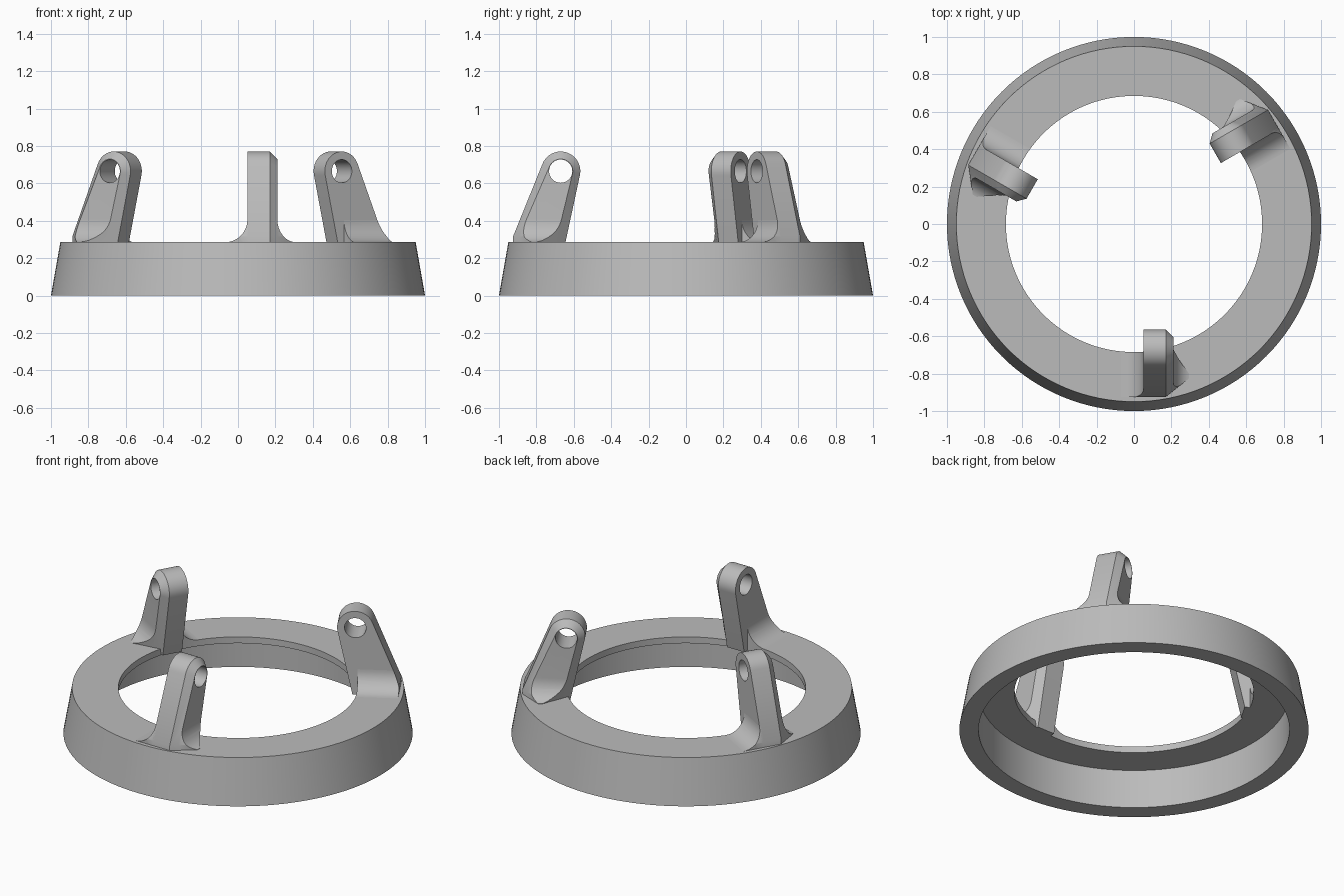
import bpy, bmesh, math
from mathutils import Matrix

cube = bpy.data.objects.get("Cube")
if cube:
    bpy.data.objects.remove(cube, do_unlink=True)

grey = bpy.data.materials.new("plain grey")
grey.use_nodes = True
colour = (0.5, 0.5, 0.5, 1)
grey.diffuse_color = colour
grey.node_tree.nodes["Principled BSDF"].inputs["Base Color"].default_value = colour

PLATE_TOP, PLATE_BOTTOM, HOLE_R = 0.285, 0.245, 0.685
EYE_Y, EYE_Z, EYE_R = -0.67, 0.665, 0.105


def loft(name, sections, closed=False):
    """Skin equal-length loops; cap the ends unless the loft closes on itself."""
    bm = bmesh.new()
    loops = [[bm.verts.new(p) for p in s] for s in sections]
    n = len(loops[0])
    pairs = list(zip(loops, loops[1:])) + ([(loops[-1], loops[0])] if closed else [])
    for a, b in pairs:
        for i in range(n):
            j = (i + 1) % n
            bm.faces.new((a[i], a[j], b[j], b[i]))
    if not closed:
        bm.faces.new(loops[0])
        bm.faces.new(loops[-1])
    bmesh.ops.recalc_face_normals(bm, faces=bm.faces)
    mesh = bpy.data.meshes.new(name)
    bm.to_mesh(mesh)
    bm.free()
    mesh.materials.append(grey)
    obj = bpy.data.objects.new(name, mesh)
    bpy.context.collection.objects.link(obj)
    return obj


def combine(obj, cutter, operation):
    mod = obj.modifiers.new(operation.lower(), 'BOOLEAN')
    mod.operation, mod.solver, mod.object = operation, 'EXACT', cutter
    bpy.context.view_layer.objects.active = obj
    bpy.ops.object.modifier_apply(modifier=mod.name)


def smooth(obj):
    bpy.ops.object.select_all(action='DESELECT')
    obj.select_set(True)
    bpy.context.view_layer.objects.active = obj
    bpy.ops.object.shade_smooth_by_angle(angle=math.radians(28))


def circle(r, n):
    return [(r * math.cos(t), r * math.sin(t)) for t in (2 * math.pi * i / n for i in range(n))]


def quarter(cx, cz, rx, rz, start, end, n=12):
    angles = [math.radians(start + (end - start) * i / n) for i in range(n + 1)]
    return [(cx + rx * math.cos(a), cz + rz * math.sin(a)) for a in angles]


# Hollow ring: sloped outer skirt under a thin top plate
ring_profile = [(1, 0), (0.95, PLATE_TOP), (HOLE_R, PLATE_TOP),
                (HOLE_R, PLATE_BOTTOM), (0.89, PLATE_BOTTOM), (0.89, 0)]
ring = loft("base_ring", [[(r * c, r * s, z) for r, z in ring_profile]
                          for c, s in circle(1, 128)], closed=True)
smooth(ring)


# Side outline of a lug, shrunk by an inset to form the chamfer
def side_section(x, inset):
    arc = quarter(EYE_Y, EYE_Z, max(EYE_R - inset, 0.003), max(EYE_R - inset, 0.003), -12.4, 158, 20)
    outer_y = -0.925 + 0.8 * inset
    foot = [(outer_y, 0.315), (outer_y, PLATE_BOTTOM), (-0.653 - 1.3 * inset, PLATE_BOTTOM)]
    return [(x, y, z) for y, z in arc + foot]


side_shape = loft("side_shape_helper", [side_section(x, i) for x, i in
                  [(-0.1, 0), (0.17, 0), (0.21, 0.04), (0.265, 0.095), (0.295, 0.125)]])


def across(name, outline):
    return loft(name, [[(x, y, z) for x, z in outline] for y in (-1.1, -0.4)])


# Front outline of the lug, flaring into a foot on the chamfered side
lug = across("lug", [(0.05, PLATE_BOTTOM), (0.05, 0.9), (0.21, 0.9)]
             + quarter(0.31, 0.41, 0.1, 0.125, 180, 270) + [(0.31, PLATE_BOTTOM)])
# Curved fillet on the plain side
fillet = across("lug_fillet", quarter(-0.07, 0.405, 0.12, 0.12, -90, 0)
                + [(0.06, 0.405), (0.06, PLATE_BOTTOM), (-0.07, PLATE_BOTTOM)])
pin = loft("pin_hole_helper", [[(x, EYE_Y + a, EYE_Z + b) for a, b in circle(0.062, 40)]
                               for x in (-0.3, 0.5)])
opening = loft("opening_helper", [[(a, b, z) for a, b in circle(HOLE_R, 128)] for z in (-0.5, 1)])

combine(lug, side_shape, 'INTERSECT')
combine(lug, pin, 'DIFFERENCE')
combine(fillet, side_shape, 'INTERSECT')
combine(fillet, opening, 'DIFFERENCE')
for helper in (side_shape, pin, opening):
    bpy.data.objects.remove(helper, do_unlink=True)

# Three lugs spaced evenly around the ring
for part in (lug, fillet):
    smooth(part)
    base_name = part.name
    for k, place in enumerate(("right_rear", "left_rear")):
        copy = part.copy()
        copy.data = part.data.copy()
        copy.name = place + "_" + base_name
        copy.data.transform(Matrix.Rotation(math.radians(240 - 120 * k), 4, 'Z'))
        bpy.context.collection.objects.link(copy)
    part.name = "front_" + base_name
